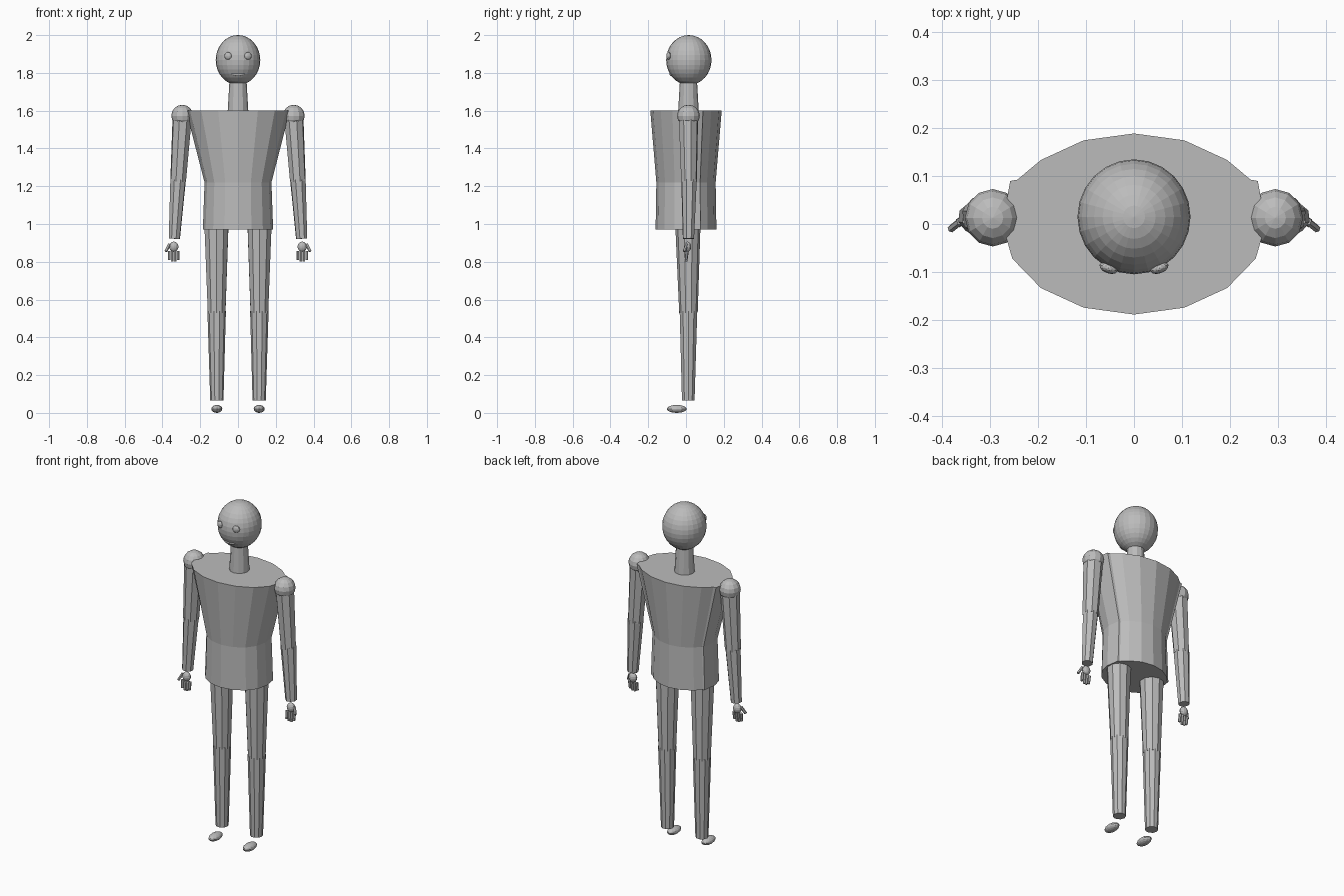
import bpy, bmesh, math
from mathutils import Vector, Matrix

if "Cube" in bpy.data.objects:
    bpy.data.objects.remove(bpy.data.objects["Cube"])

grey = bpy.data.materials.new("plain grey")
grey.diffuse_color = (0.5, 0.5, 0.5, 1)
grey.use_nodes = True
grey.node_tree.nodes["Principled BSDF"].inputs["Base Color"].default_value = grey.diffuse_color


def finish(name, bm):
    bmesh.ops.recalc_face_normals(bm, faces=bm.faces[:])
    mesh = bpy.data.meshes.new(name)
    bm.to_mesh(mesh)
    bm.free()
    mesh.materials.append(grey)
    obj = bpy.data.objects.new(name, mesh)
    bpy.context.collection.objects.link(obj)
    return obj


def ball(name, loc, radii, seg=12, rings=8, turn=0):
    bm = bmesh.new()
    bmesh.ops.create_uvsphere(bm, u_segments=seg, v_segments=rings, radius=1)
    bmesh.ops.transform(bm, verts=bm.verts[:], matrix=Matrix.Translation(loc)
                        @ Matrix.Rotation(turn, 4, 'Z') @ Matrix.Diagonal((*radii, 1)))
    return finish(name, bm)


def limb(name, a, b, ra, rb, sides=8):
    """Tapered prism from a (upper end) to b (lower end)."""
    a, b = Vector(a), Vector(b)
    d = b - a
    bm = bmesh.new()
    bmesh.ops.create_cone(bm, cap_ends=True, segments=sides,
                          radius1=ra, radius2=rb, depth=d.length)
    rot = Vector((0, 0, 1)).rotation_difference(d).to_matrix().to_4x4()
    bmesh.ops.transform(bm, verts=bm.verts[:], matrix=Matrix.Translation((a + b) / 2) @ rot)
    return finish(name, bm)


# Torso: oval rings with a small step at the back seams
outline = []
for i in range(16):
    t = math.tau * i / 16
    p = (math.cos(t), math.sin(t))
    if i == 1:
        outline += [(0.94, 0.475), (0.885, 0.49)]
    elif i == 7:
        outline += [(-0.885, 0.49), (-0.94, 0.475)]
    else:
        outline.append(p)
bm = bmesh.new()
rings = [[bm.verts.new((x * rx, y * ry, z)) for x, y in outline]
         for z, rx, ry in ((0.97, 0.186, 0.161), (1.22, 0.177, 0.157), (1.6, 0.275, 0.189))]
n = len(outline)
for lo, hi in zip(rings, rings[1:]):
    for i in range(n):
        j = (i + 1) % n
        bm.faces.new((lo[i], lo[j], hi[j], hi[i]))
bm.faces.new(rings[0])
bm.faces.new(rings[-1])
finish("torso", bm)

# Neck, head and mouth
limb("neck", (0, 0.013, 1.78), (0, 0.013, 1.59), 0.044, 0.055, 12)
ball("head", (0, 0.015, 1.868), (0.118, 0.12, 0.132), 24, 16)
ball("mouth", (0, -0.078, 1.793), (0.036, 0.009, 0.009))

for s, side in ((-1, "left"), (1, "right")):
    ball(side + "_eye", (s * 0.053, -0.092, 1.89), (0.02, 0.011, 0.02), turn=s * 0.35)

    # Arm
    ball(side + "_shoulder", (s * 0.295, 0.013, 1.573), (0.058, 0.06, 0.058))
    limb(side + "_upper_arm", (s * 0.295, 0.013, 1.573), (s * 0.317, 0.016, 1.225), 0.053, 0.043)
    limb(side + "_forearm", (s * 0.317, 0.016, 1.235), (s * 0.337, 0.013, 0.922), 0.043, 0.031)

    # Hand with four fingers and an outer thumb
    ball(side + "_palm", (s * 0.34, 0.008, 0.88), (0.025, 0.019, 0.027))
    for k in range(4):
        dx = (k - 1.5) * 0.016
        length = 0.055 if k in (1, 2) else 0.046
        limb(f"{side}_finger_{k + 1}", (s * (0.34 + dx), 0.006, 0.856),
             (s * (0.34 + dx), 0.0, 0.856 - length), 0.0085, 0.007, 6)
    limb(side + "_thumb", (s * 0.363, 0.005, 0.893), (s * 0.382, -0.01, 0.855), 0.008, 0.008, 6)

    # Leg and foot
    limb(side + "_thigh", (s * 0.114, 0.01, 1.0), (s * 0.113, 0.013, 0.53), 0.067, 0.049, 10)
    limb(side + "_shin", (s * 0.113, 0.013, 0.54), (s * 0.112, 0.012, 0.065), 0.049, 0.035, 10)
    ball(side + "_foot", (s * 0.112, -0.049, 0.021), (0.029, 0.053, 0.021))
